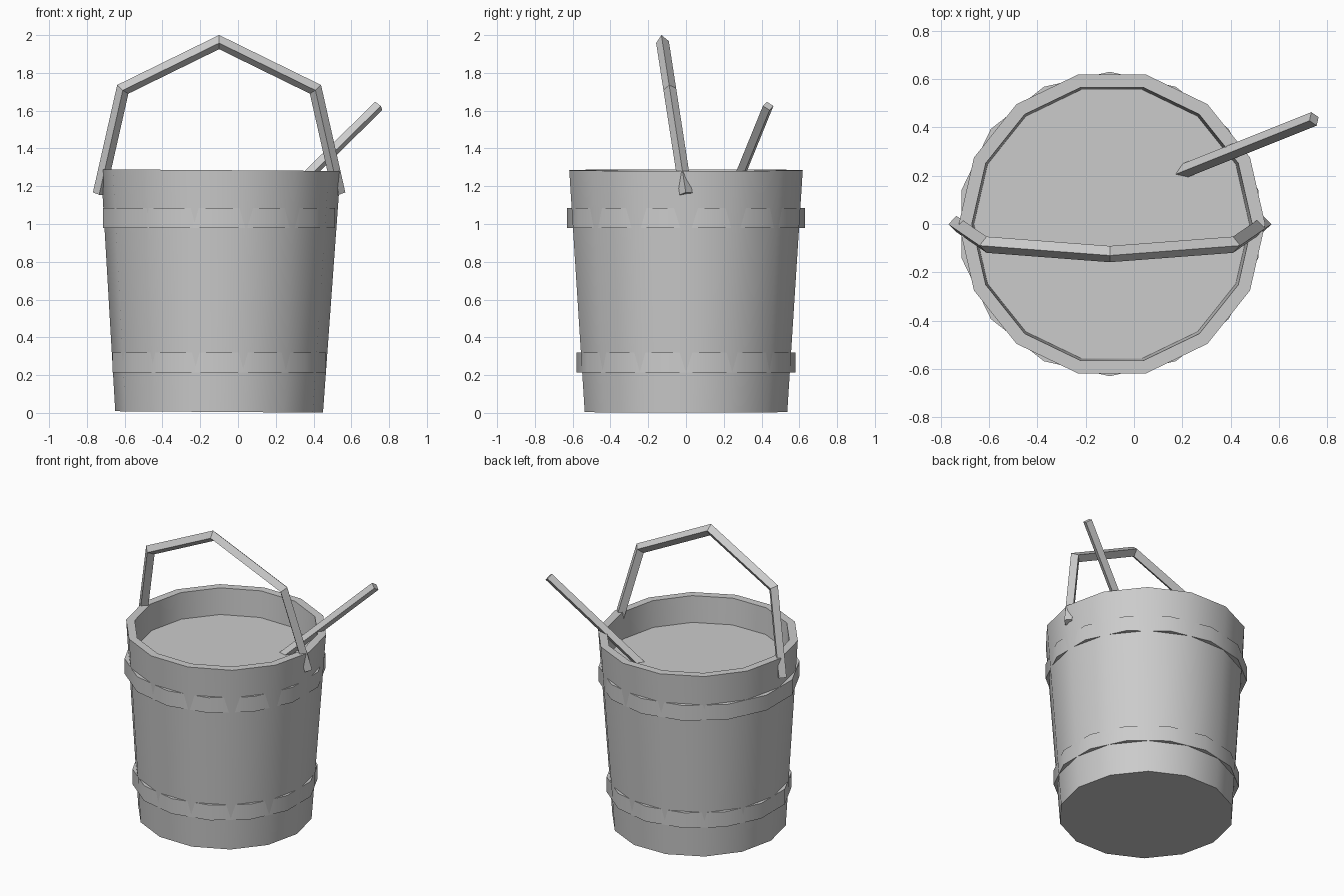
import bpy, bmesh, math
from mathutils import Vector

cube = bpy.data.objects.get("Cube")
if cube:
    bpy.data.objects.remove(cube, do_unlink=True)

SIDES = 14
CENTRE = Vector((-0.1, 0, 0))

grey = bpy.data.materials.new("plain grey")
grey.use_nodes = True
grey.diffuse_color = (0.6, 0.6, 0.6, 1)
grey.node_tree.nodes["Principled BSDF"].inputs["Base Color"].default_value = (0.6, 0.6, 0.6, 1)


def finish(name, bm, smooth=False):
    bmesh.ops.recalc_face_normals(bm, faces=bm.faces)
    mesh = bpy.data.meshes.new(name)
    bm.to_mesh(mesh)
    bm.free()
    mesh.materials.append(grey)
    ob = bpy.data.objects.new(name, mesh)
    bpy.context.collection.objects.link(ob)
    if smooth:
        bpy.ops.object.select_all(action='DESELECT')
        ob.select_set(True)
        bpy.context.view_layer.objects.active = ob
        bpy.ops.object.shade_smooth_by_angle(angle=math.radians(30))
    return ob


def loft(bm, rings, closed=False):
    """Skin a list of vertex rings; cap the ends unless the list loops."""
    n = len(rings[0])
    pairs = list(zip(rings, rings[1:]))
    if closed:
        pairs.append((rings[-1], rings[0]))
    for a, b in pairs:
        for i in range(n):
            j = (i + 1) % n
            bm.faces.new((a[i], a[j], b[j], b[i]))
    if not closed:
        bm.faces.new(rings[0])
        bm.faces.new(rings[-1])


def revolve(name, profile, turn=0.0, closed=False):
    bm = bmesh.new()
    rings = []
    for r, z in profile:
        angles = [(i + turn) * math.tau / SIDES for i in range(SIDES)]
        rings.append([bm.verts.new((r * math.cos(a), r * math.sin(a), z)) for a in angles])
    loft(bm, rings, closed)
    ob = finish(name, bm, smooth=True)
    ob.location = CENTRE
    return ob


def diamond_bar(name, points, normal, r):
    """Square bar on edge, mitred along a path lying square to normal."""
    bm = bmesh.new()
    pts = [Vector(p) for p in points]
    rings = []
    for i, p in enumerate(pts):
        before = (p - pts[i - 1]).normalized() if i else None
        after = (pts[i + 1] - p).normalized() if i < len(pts) - 1 else None
        d1, d2 = before or after, after or before
        out = normal.cross((d1 + d2).normalized()).normalized()
        mitre = r / math.cos(d1.angle(d2) / 2)
        offsets = (out * mitre, normal * r, -out * mitre, -normal * r)
        rings.append([bm.verts.new(p + o) for o in offsets])
    loft(bm, rings)
    return finish(name, bm)


# Bucket body, with the liquid surface closing the inside
bucket = revolve("bucket", [(0.55, 0), (0.634, 1.28), (0.58, 1.28), (0.57, 1.1)])
bucket.location.z = 0.005
bucket.rotation_euler.y = 0.007

# Hoops, turned half a side against the body
for name, r, z in (("lower_hoop", 0.58, 0.215), ("upper_hoop", 0.63, 0.98)):
    top = z + 0.105
    revolve(name, [(r, z), (r, top), (r - 0.04, top), (r - 0.04, z)], 0.5, closed=True)

# Carrying handle, leaning forward
half = [(0.635, 1.16), (0.51, 1.713), (0, 1.963)]
outline = [(-x, z) for x, z in half] + half[1::-1]
lean = -0.155
path = [(CENTRE.x + x, lean * (z - 1.16), z) for x, z in outline]
diamond_bar("handle", path, Vector((0, 1, -lean)).normalized(), 0.034)

# Stirring stick
start, end = Vector((0.17, 0.205, 1.06)), Vector((0.745, 0.435, 1.625))
side = (end - start).cross(Vector((0, 0, 1))).normalized()
diamond_bar("stick", [start, end], side, 0.03)
